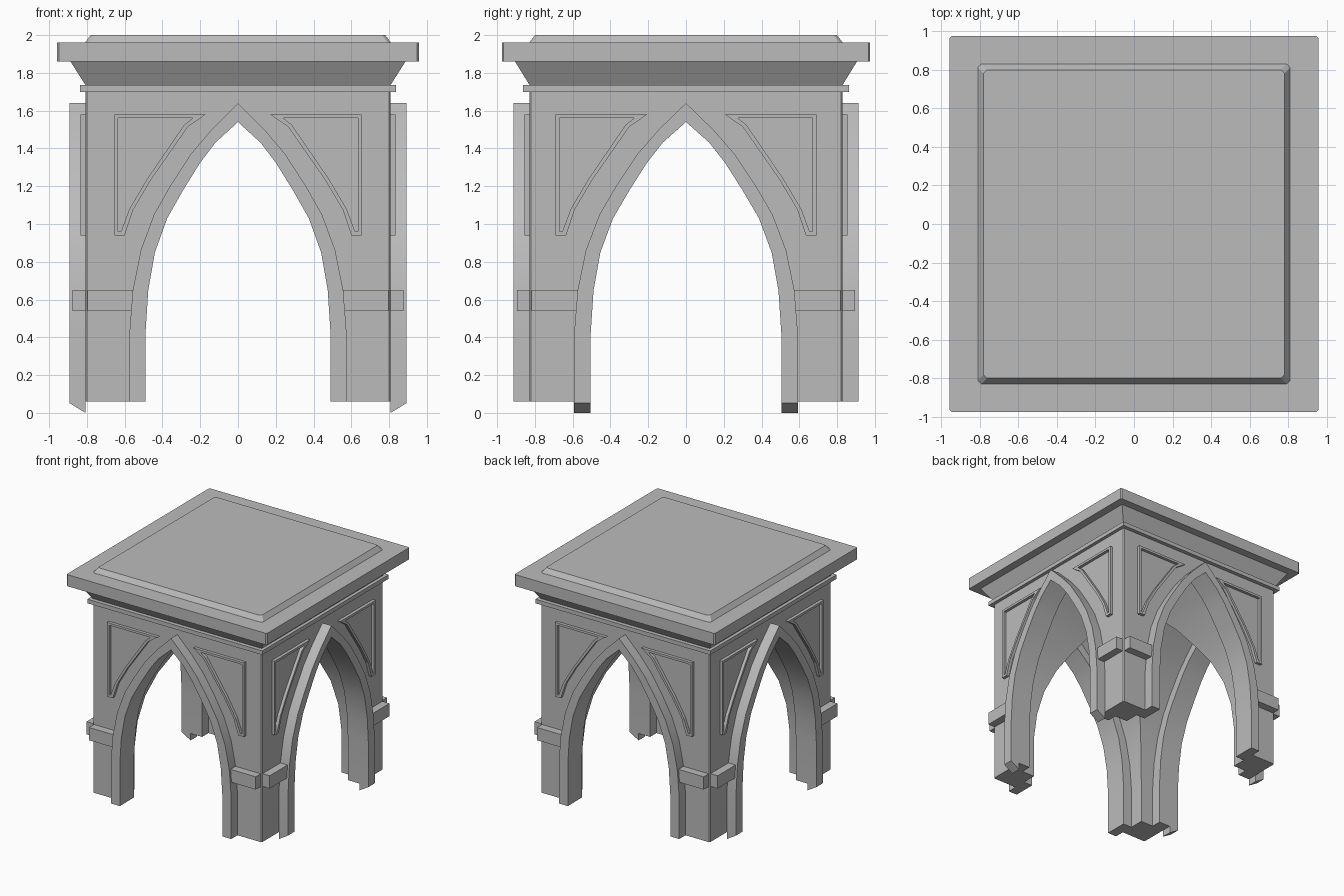
import bpy, bmesh, math

if "Cube" in bpy.data.objects:
    bpy.data.objects.remove(bpy.data.objects["Cube"], do_unlink=True)

stone = bpy.data.materials.new("grey stone")
stone.use_nodes = True
GREY = (0.5, 0.5, 0.5, 1)
stone.diffuse_color = GREY
stone.node_tree.nodes["Principled BSDF"].inputs["Base Color"].default_value = GREY

HX, HY = 0.807, 0.828        # half sizes of the walls
FOOT = 0.06                  # underside of the piers


def finish(name, bm):
    bmesh.ops.recalc_face_normals(bm, faces=bm.faces)
    mesh = bpy.data.meshes.new(name)
    bm.to_mesh(mesh)
    bm.free()
    mesh.materials.append(stone)
    obj = bpy.data.objects.new(name, mesh)
    bpy.context.collection.objects.link(obj)
    return obj


def smooth(obj):
    bpy.ops.object.select_all(action='DESELECT')
    obj.select_set(True)
    bpy.context.view_layer.objects.active = obj
    bpy.ops.object.shade_smooth_by_angle(angle=math.radians(28))


def frustum(name, z0, x0, y0, z1, x1, y1, chamfer=0):
    bm = bmesh.new()
    for x, y, z in ((x0, y0, z0), (x1, y1, z1)):
        bm.faces.new([bm.verts.new((sx * x, sy * y, z))
                      for sx, sy in ((-1, -1), (1, -1), (1, 1), (-1, 1))])
    bm.verts.ensure_lookup_table()
    v = bm.verts
    for i in range(4):
        j = (i + 1) % 4
        bm.faces.new((v[i], v[j], v[j + 4], v[i + 4]))
    if chamfer:
        posts = [e for e in bm.edges if abs(e.verts[0].co.z - e.verts[1].co.z) > 0.01]
        bmesh.ops.bevel(bm, geom=posts, offset=chamfer, segments=1, affect='EDGES')
    return finish(name, bm)


# Four sides: u runs along the wall, d runs outwards
SIDES = {
    "front": lambda u, d, z: (u, -d, z),
    "back": lambda u, d, z: (-u, d, z),
    "left": lambda u, d, z: (d, u, z),
    "right": lambda u, d, z: (-d, -u, z),
}


def strip(bm, place, a, b, d0, d1, closed=False, feet=None):
    """Solid band between two outlines of equal length, from depth d0 to d1."""
    feet = feet or (FOOT, FOOT)
    rings = []
    for (ua, za), (ub, zb) in zip(a, b):
        ring = []
        for u, z, d, k in ((ua, za, d0, 0), (ua, za, d1, 1), (ub, zb, d1, 1), (ub, zb, d0, 0)):
            ring.append(bm.verts.new(place(u, d, feet[k] if z == FOOT else z)))
        rings.append(ring)
    pairs = list(zip(rings, rings[1:]))
    if closed:
        pairs.append((rings[-1], rings[0]))
    else:
        bm.faces.new(rings[0])
        bm.faces.new(rings[-1])
    for r, s in pairs:
        for k in range(4):
            m = (k + 1) % 4
            bm.faces.new((r[k], r[m], s[m], s[k]))


def arch(half, k):
    right = [(u * k, z) for u, z in half]
    return right + [(-u, z) for u, z in reversed(right[:-1])]


INNER = [(0.49, FOOT), (0.49, 0.42), (0.475, 0.65), (0.44, 0.85), (0.375, 1.03),
         (0.29, 1.18), (0.2, 1.325), (0.12, 1.43), (0, 1.54)]
OUTER = [(0.575, FOOT), (0.575, 0.42), (0.557, 0.65), (0.515, 0.86), (0.445, 1.05),
         (0.36, 1.2), (0.25, 1.37), (0.14, 1.5), (0, 1.64)]
PANEL_OUT = [(0.655, 1.58), (0.17, 1.58), (0.265, 1.515), (0.46, 1.235),
             (0.555, 1.075), (0.6, 0.94), (0.655, 0.94)]
PANEL_IN = [(0.635, 1.56), (0.24, 1.56), (0.285, 1.525), (0.48, 1.24),
            (0.575, 1.08), (0.62, 0.96), (0.635, 0.96)]

# Pier block, hollowed by two crossing pointed tunnels into a groin vault
body = frustum("arched_body", FOOT, HX, HY, 1.71, HX, HY, chamfer=0.008)
for side, k in (("front", 1), ("left", 1.03)):
    bm = bmesh.new()
    outline = arch(OUTER, k)
    outline = [(outline[0][0], -0.2)] + outline + [(outline[-1][0], -0.2)]
    ends = [[bm.verts.new(SIDES[side](u, d, z)) for u, z in outline] for d in (-1.2, 1.2)]
    for loop in ends:
        bm.faces.new(loop)
    for i in range(len(outline)):
        j = (i + 1) % len(outline)
        bm.faces.new((ends[0][i], ends[0][j], ends[1][j], ends[1][i]))
    cutter = finish("tunnel_cutter", bm)
    cutter.hide_render = True
    mod = body.modifiers.new("tunnel", 'BOOLEAN')
    mod.operation = 'DIFFERENCE'
    mod.solver = 'EXACT'
    mod.object = cutter
    bpy.context.view_layer.objects.active = body
    bpy.ops.object.modifier_apply(modifier=mod.name)
    bpy.data.objects.remove(cutter, do_unlink=True)
smooth(body)

for side, place in SIDES.items():
    facing = side in ("front", "back")
    wall = HY if facing else HX
    k = 1 if facing else 1.03
    shift = 0 if facing else 0.035
    pier = HX if facing else HY

    # Arch moulding, with an inner order behind it
    bm = bmesh.new()
    inner, outer = arch(INNER, k), arch(OUTER, k)
    strip(bm, place, inner, outer, wall, wall + 0.086,
          feet=None if facing else (0, 0.052))
    strip(bm, place, inner, outer, wall - 0.11, wall)
    smooth(finish(side + "_arch_moulding", bm))

    # Raised spandrel frames
    bm = bmesh.new()
    for s in (-1, 1):
        a, b = ([(s * (u + shift), z) for u, z in loop] for loop in (PANEL_OUT, PANEL_IN))
        strip(bm, place, a, b, wall - 0.01, wall + 0.026, closed=True)
    finish(side + "_spandrel_frames", bm)

    # Impost blocks beside the arch
    bm = bmesh.new()
    for s in (-1, 1):
        u0, u1 = s * 0.555 * k, s * (pier - 0.01)
        strip(bm, place, [(u0, 0.54), (u0, 0.65)], [(u1, 0.54), (u1, 0.65)],
              wall - 0.01, wall + 0.068)
    finish(side + "_impost_blocks", bm)

# Crown: string course, splayed cove, cornice and bevelled roof slab
frustum("string_course", 1.70, 0.836, 0.862, 1.735, 0.836, 0.862)
frustum("splayed_cove", 1.735, HX, HY, 1.865, 0.89, 0.908)
frustum("cornice", 1.86, 0.957, 0.975, 1.96, 0.957, 0.975, chamfer=0.01)
frustum("roof_slab", 1.96, 0.81, 0.83, 2.0, 0.78, 0.80, chamfer=0.015)
